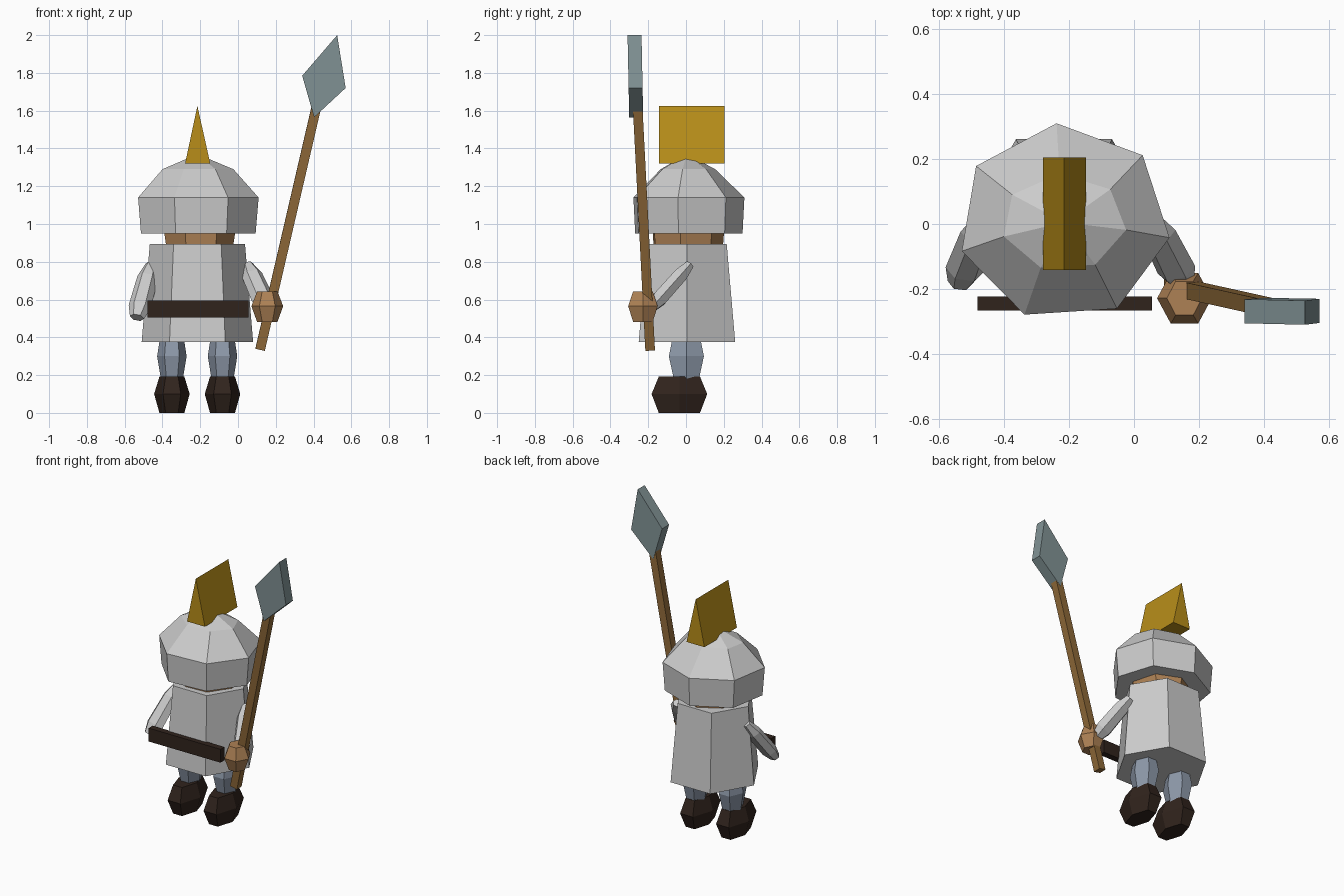
import bpy, bmesh
from math import sin, cos, radians, tau
from mathutils import Vector

if "Cube" in bpy.data.objects:
    bpy.data.objects.remove(bpy.data.objects["Cube"])


def material(name, rgb):
    m = bpy.data.materials.new(name)
    m.diffuse_color = (*rgb, 1)
    m.use_nodes = True
    m.node_tree.nodes["Principled BSDF"].inputs["Base Color"].default_value = m.diffuse_color
    return m


GOLD = material("gold", (0.48, 0.27, 0.01))
LEATHER = material("dark_leather", (0.03, 0.017, 0.012))
SKIN = material("skin", (0.42, 0.22, 0.09))
WOOD = material("wood", (0.27, 0.14, 0.04))
CLOTH = material("blue_grey_cloth", (0.27, 0.32, 0.4))
STEEL = material("steel", (0.22, 0.29, 0.3))


def build(name, rings, mat=None):
    """Skin a stack of equal-length rings, closing both ends."""
    bm = bmesh.new()
    loops = [[bm.verts.new(p) for p in ring] for ring in rings]
    n = len(loops[0])
    for a, b in zip(loops, loops[1:]):
        for i in range(n):
            j = (i + 1) % n
            bm.faces.new((a[i], a[j], b[j], b[i]))
    bm.faces.new(loops[0][::-1])
    bm.faces.new(loops[-1])
    bmesh.ops.remove_doubles(bm, verts=bm.verts, dist=1e-4)
    bmesh.ops.recalc_face_normals(bm, faces=bm.faces)
    me = bpy.data.meshes.new(name)
    bm.to_mesh(me)
    bm.free()
    ob = bpy.data.objects.new(name, me)
    bpy.context.collection.objects.link(ob)
    if mat:
        me.materials.append(mat)
    return ob


def lathe(name, x, y, levels, n=6, phase=0, mat=None):
    """Upright n-sided form; levels are (z, rx, ry)."""
    ang = [radians(phase) + tau * i / n for i in range(n)]
    return build(name, [[(x + rx * cos(a), y + ry * sin(a), z) for a in ang]
                        for z, rx, ry in levels], mat)


def limb(name, p, q, radii, n=6, phase=0, mat=None):
    """n-sided form along the line p-q; radii are (fraction, ru, rv)."""
    p, q = Vector(p), Vector(q)
    d = (q - p).normalized()
    v = d.cross(Vector((1, 0, 0))).normalized()
    u = v.cross(d)
    ang = [radians(phase) + tau * i / n for i in range(n)]
    return build(name, [[p.lerp(q, t) + u * ru * cos(a) + v * rv * sin(a) for a in ang]
                        for t, ru, rv in radii], mat)


CX = -0.215

# Tunic, head and helmet
lathe("tunic", CX, 0.005, [(0.375, 0.295, 0.295), (0.895, 0.252, 0.243)])
lathe("head", CX + 0.01, 0.005, [(0.87, 0.18, 0.19), (1.0, 0.2, 0.2)], 7, 93, SKIN)
lathe("helmet", CX, 0.005, [(0.95, 0.312, 0.295), (1.14, 0.328, 0.305),
                            (1.29, 0.193, 0.15), (1.37, 0, 0)], 7, 94)

# Crest, a triangular prism running front to back
build("helmet_crest", [[(-0.28, y, 1.32), (-0.147, y, 1.32), (CX, y, 1.625)]
                       for y in (-0.142, 0.204)], GOLD)

# Belt plank across the front
build("belt", [[(-0.48, y, 0.505), (0.055, y, 0.505), (0.055, y, 0.595), (-0.48, y, 0.595)]
               for y in (-0.265, -0.223)], LEATHER)

# Legs and boots
for side, x in (("left", -0.35), ("right", -0.082)):
    lathe(side + "_leg", x, 0.002, [(0.16, 0.055, 0.072), (0.3, 0.078, 0.107),
                                    (0.45, 0.055, 0.072)], mat=CLOTH)
    lathe(side + "_boot", x, -0.035, [(0, 0.066, 0.126), (0.1, 0.094, 0.17),
                                      (0.192, 0.066, 0.126)], mat=LEATHER)

# Arms reach forward and outward from the shoulders
ARM = [(0, 0.03, 0.025), (0.25, 0.055, 0.043), (0.8, 0.06, 0.045), (1, 0.038, 0.03)]
limb("left_arm", (-0.46, 0.02, 0.785), (-0.535, -0.18, 0.505), ARM)
limb("right_arm", (0.05, 0.02, 0.785), (0.15, -0.18, 0.56), ARM)

# Hand gripping the spear
lathe("right_hand", 0.155, -0.228, [(0.482, 0.054, 0.06), (0.565, 0.084, 0.09),
                                    (0.643, 0.054, 0.06)], mat=SKIN)

# Spear: square shaft and diamond blade
limb("spear_shaft", (0.117, -0.19, 0.335), (0.415, -0.256, 1.62),
     [(0, 0.036, 0.036), (1, 0.036, 0.036)], 4, 45, WOOD)
diamond = [(0.525, 2.0), (0.57, 1.72), (0.403, 1.565), (0.34, 1.785)]
build("spear_head", [[(x, y - 0.02 * (z - 1.78), z) for x, z in diamond]
                     for y in (-0.305, -0.231)], STEEL)
